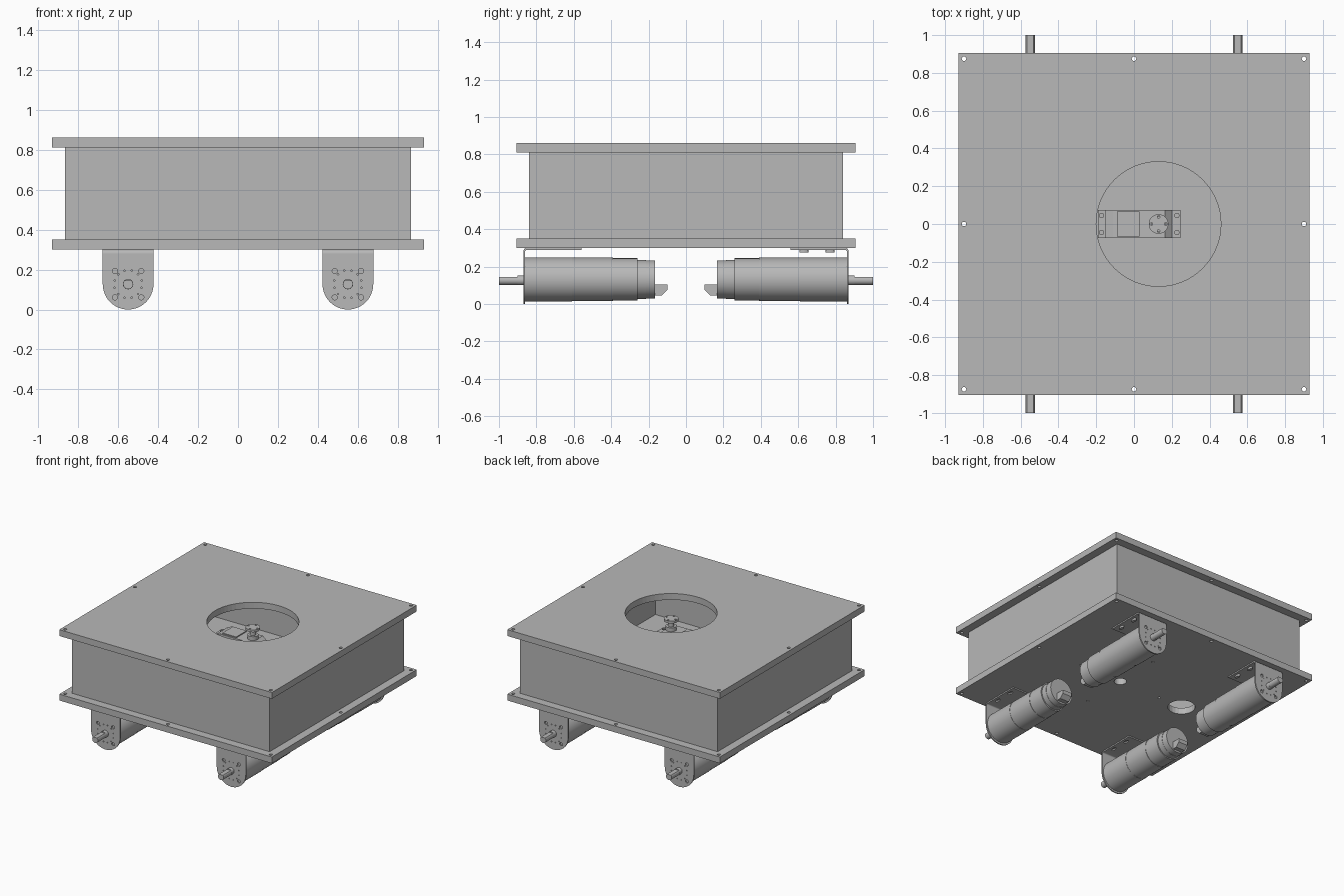
import bpy, bmesh, math
from mathutils import Matrix, Vector

if "Cube" in bpy.data.objects:
    bpy.data.objects.remove(bpy.data.objects["Cube"], do_unlink=True)

gray = bpy.data.materials.new("plain gray")
gray.use_nodes = True
GRAY = (0.48, 0.48, 0.48, 1)
gray.diffuse_color = GRAY
gray.node_tree.nodes["Principled BSDF"].inputs["Base Color"].default_value = GRAY


def finish(name, bm, smooth=False):
    bmesh.ops.recalc_face_normals(bm, faces=bm.faces)
    mesh = bpy.data.meshes.new(name)
    bm.to_mesh(mesh)
    bm.free()
    mesh.materials.append(gray)
    obj = bpy.data.objects.new(name, mesh)
    bpy.context.collection.objects.link(obj)
    if smooth:
        bpy.ops.object.select_all(action='DESELECT')
        obj.select_set(True)
        bpy.context.view_layer.objects.active = obj
        bpy.ops.object.shade_smooth_by_angle(angle=math.radians(30))
    return obj


def box(bm, lo, hi):
    lo, hi = Vector(lo), Vector(hi)
    m = Matrix.Translation((lo + hi) / 2) @ Matrix.Diagonal((*(hi - lo), 1))
    bmesh.ops.create_cube(bm, size=1, matrix=m)


def rod(bm, centre, r, depth, along_y=False, stretch=1, sides=32):
    turn = Matrix.Rotation(math.pi / 2, 4, 'X') if along_y else Matrix()
    m = Matrix.Translation(centre) @ Matrix.Diagonal((1, stretch, 1, 1)) @ turn
    bmesh.ops.create_cone(bm, cap_ends=True, segments=sides, radius1=r,
                          radius2=r, depth=depth, matrix=m)


def prism(bm, outline, place, a, b):
    """Extrude a 2D outline from a to b; place maps (u, v, w) to x, y, z."""
    ends = [[bm.verts.new(place(u, v, w)) for u, v in outline] for w in (a, b)]
    for ring in ends:
        bm.faces.new(ring)
    n = len(outline)
    for i in range(n):
        j = (i + 1) % n
        bm.faces.new((ends[0][i], ends[0][j], ends[1][j], ends[1][i]))


def arc(cx, cy, r, start, end, steps):
    angles = [math.radians(start + (end - start) * i / steps) for i in range(steps + 1)]
    return [(cx + r * math.cos(t), cy + r * math.sin(t)) for t in angles]


def cut(obj, rods):
    """Drill a list of rods out of the object."""
    bm = bmesh.new()
    for args in rods:
        rod(bm, **args)
    cutter = finish("cutter", bm)
    cutter.hide_render = True
    mod = obj.modifiers.new("holes", 'BOOLEAN')
    mod.operation, mod.solver, mod.object = 'DIFFERENCE', 'EXACT', cutter
    dg = bpy.context.evaluated_depsgraph_get()
    mesh = bpy.data.meshes.new_from_object(obj.evaluated_get(dg))
    obj.modifiers.clear()
    obj.data = mesh
    bpy.data.objects.remove(cutter, do_unlink=True)


# Top and bottom plates with screw holes round the rim
PX, PY, HX = 0.93, 0.905, 0.13
screws = [(x, y) for x in (-0.9, 0, 0.9) for y in (-0.875, 0, 0.875) if x or y]


def plate(name, z, openings):
    bm = bmesh.new()
    box(bm, (-PX, -PY, z), (PX, PY, z + 0.05))
    holes = [(x, y, 0.012) for x, y in screws] + openings
    obj = finish(name, bm)
    cut(obj, [dict(centre=(x, y, z + 0.025), r=r, depth=0.2,
                   sides=64 if r > 0.2 else 24) for x, y, r in holes])


plate("top_plate", 0.81, [(HX, 0, 0.33)])
ring = [(HX + dx, dy, 0.01) for dx, dy in ((0.37, 0), (-0.37, 0), (0, 0.37), (0, -0.37))]
plate("bottom_plate", 0.30, [(-0.45, 0, 0.1), (HX, 0, 0.045)] + ring)

# Side walls of the hollow case
WX, WY, T = 0.865, 0.84, 0.03
for side, s in (("left", 1), ("right", -1)):
    bm = bmesh.new()
    box(bm, (min(s * WX, s * (WX - T)), -WY, 0.35), (max(s * WX, s * (WX - T)), WY, 0.81))
    finish(side + "_wall", bm)
for side, s in (("back", 1), ("front", -1)):
    bm = bmesh.new()
    box(bm, (T - WX, min(s * WY, s * (WY - T)), 0.35), (WX - T, max(s * WY, s * (WY - T)), 0.81))
    finish(side + "_wall", bm)

# Drive motors, each with bracket, shaft and terminal block
AZ = 0.127


def drive(label, cx, s):
    """s is -1 at the front and 1 at the back; distances run outward along y."""
    # Bracket: round-ended face plate, bend and flange
    bm = bmesh.new()
    face = arc(0, AZ, 0.127, 180, 360, 24) + [(0.127, 0.28), (-0.127, 0.28)]
    prism(bm, face, lambda u, v, w: (cx + u, s * w, v), 0.86, 0.87)
    bend = arc(0.85, 0.28, 0.02, 0, 90, 5) + [(0.56, 0.30), (0.56, 0.29)] \
        + arc(0.85, 0.28, 0.01, 90, 0, 5)
    prism(bm, bend, lambda u, v, w: (cx + w, s * u, v), -0.127, 0.127)
    bracket = finish(label + "_motor_bracket", bm, True)
    drills = [dict(centre=(cx + dx, s * 0.865, AZ + dz), r=0.013, depth=0.03, along_y=True, sides=16)
              for dx in (-0.066, 0.066) for dz in (-0.066, 0.066)]
    drills += [dict(centre=(cx + u, s * 0.865, AZ + v), r=0.004, depth=0.03, along_y=True, sides=8)
               for u, v in arc(0, 0, 0.07, 15, 345, 11)]
    drills += [dict(centre=(cx + dx, s * y, 0.295), r=0.012, depth=0.04, stretch=2, sides=16)
               for dx in (-0.095, 0.095) for y in (0.63, 0.77)]
    cut(bracket, drills)

    # Stepped motor body
    bm = bmesh.new()
    for start, end, r in ((0.86, 0.61, 0.118), (0.61, 0.39, 0.116), (0.39, 0.26, 0.113),
                          (0.26, 0.215, 0.104), (0.215, 0.165, 0.102)):
        rod(bm, (cx, s * (start + end) / 2, AZ + 0.005), r, start - end, True, sides=48)
    finish(label + "_motor", bm, True)

    # Output shaft with a flat along its top
    bm = bmesh.new()
    rod(bm, (cx, s * 0.875, AZ), 0.026, 0.05, True, sides=24)
    flat = arc(cx, AZ, 0.025, 135, 405, 20)
    prism(bm, flat, lambda u, v, w: (u, s * w, v), 0.90, 1.0)
    finish(label + "_shaft", bm, True)

    # Chamfered terminal block
    bm = bmesh.new()
    block = [(0.17, 0.045), (0.13, 0.045), (0.10, 0.075), (0.10, 0.105), (0.17, 0.105)]
    prism(bm, block, lambda u, v, w: (cx + w, s * u, v), -0.04, 0.04)
    finish(label + "_terminal_block", bm)


for end, s in (("front", -1), ("back", 1)):
    for side, cx in (("left", 0.55), ("right", -0.55)):
        drive(end + "_" + side, cx, s)

# Servo under the round opening
bm = bmesh.new()
body = [(-0.15, 0.45), (0.2, 0.45), (0.2, 0.70), (0.165, 0.73), (-0.11, 0.73), (-0.15, 0.71)]
prism(bm, body, lambda u, v, w: (u, w, v), -0.075, 0.075)
box(bm, (-0.09, -0.065, 0.725), (0.03, 0.065, 0.738))
finish("servo_body", bm)

for name, x0, x1, hx in (("servo_right_tab", -0.19, -0.15, -0.172),
                         ("servo_left_tab", 0.2, 0.245, 0.227)):
    bm = bmesh.new()
    box(bm, (x0, -0.075, 0.665), (x1, 0.075, 0.69))
    tab = finish(name, bm)
    cut(tab, [dict(centre=(hx, y, 0.68), r=0.012, depth=0.1, sides=16) for y in (-0.045, 0.045)])

bm = bmesh.new()
rod(bm, (HX, 0, 0.745), 0.04, 0.03)
rod(bm, (HX, 0, 0.78), 0.022, 0.05)
finish("servo_spindle", bm, True)

bm = bmesh.new()
rod(bm, (HX, 0, 0.81), 0.052, 0.018)
horn = finish("servo_horn", bm, True)
cut(horn, [dict(centre=(HX + u, v, 0.81), r=0.007, depth=0.1, sides=12)
           for u, v in arc(0, 0, 0.038, 0, 270, 3)])
